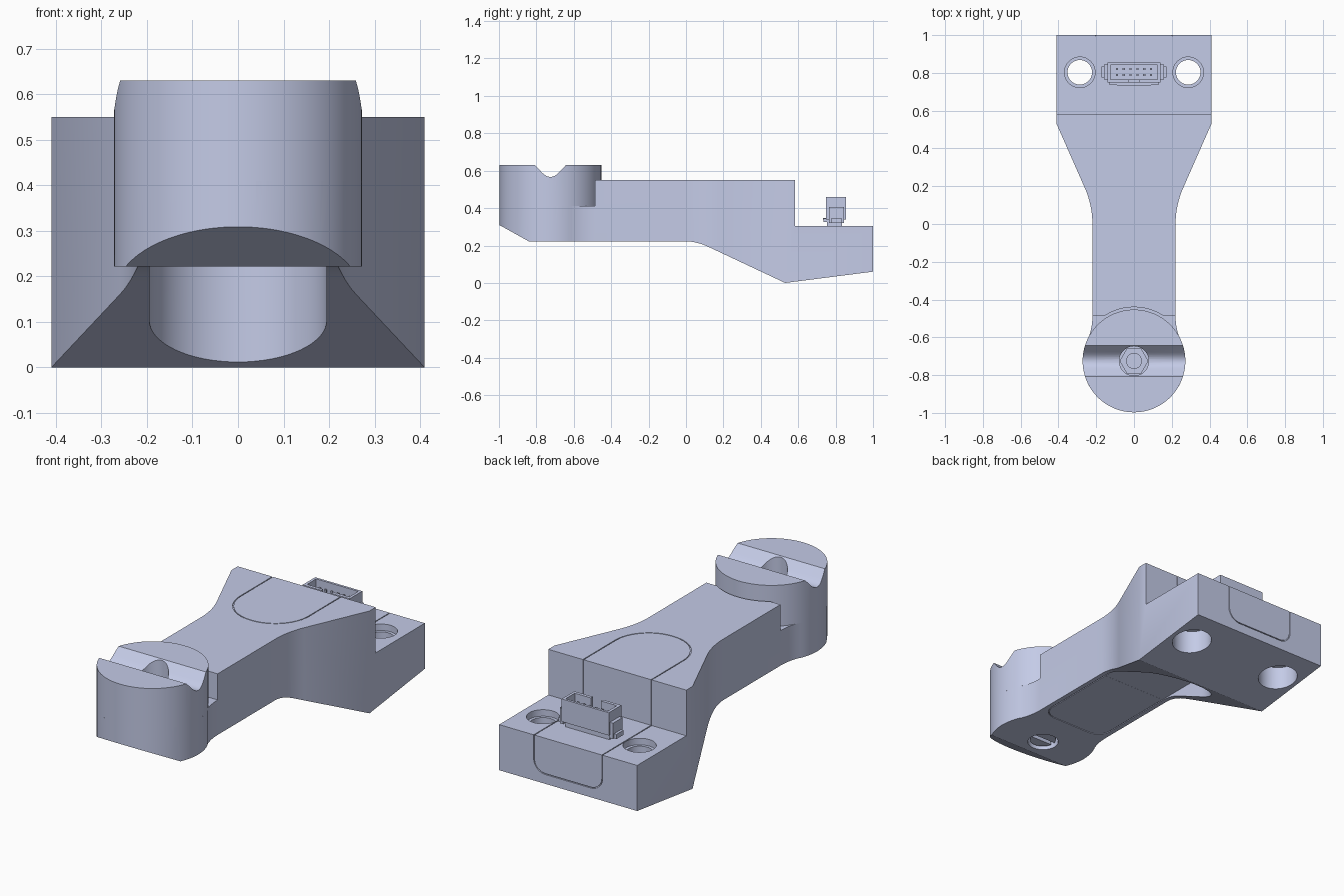
import bpy, bmesh, math

if "Cube" in bpy.data.objects:
    bpy.data.objects.remove(bpy.data.objects["Cube"], do_unlink=True)

mat = bpy.data.materials.new("pale blue grey")
mat.use_nodes = True
COLOUR = (0.591, 0.638, 0.855, 1)
mat.diffuse_color = COLOUR
mat.node_tree.nodes["Principled BSDF"].inputs["Base Color"].default_value = COLOUR

# axis along which a profile is extruded -> 3D point
PLACE = {"x": lambda u, v, w: (w, u, v),
         "y": lambda u, v, w: (u, w, v),
         "z": lambda u, v, w: (u, v, w)}


def finish(name, bm):
    bmesh.ops.recalc_face_normals(bm, faces=bm.faces)
    me = bpy.data.meshes.new(name)
    bm.to_mesh(me)
    bm.free()
    me.materials.append(mat)
    ob = bpy.data.objects.new(name, me)
    bpy.context.collection.objects.link(ob)
    return ob


def prism(name, pts, axis, a, b):
    bm = bmesh.new()
    lo, hi = [[bm.verts.new(PLACE[axis](u, v, w)) for u, v in pts] for w in (a, b)]
    n = len(pts)
    bm.faces.new(lo)
    bm.faces.new(hi)
    for i in range(n):
        j = (i + 1) % n
        bm.faces.new((lo[i], lo[j], hi[j], hi[i]))
    return finish(name, bm)


def ring(name, outer, inner, axis, a, b):
    bm = bmesh.new()
    loops = [[bm.verts.new(PLACE[axis](u, v, w)) for u, v in pts]
             for pts, w in ((outer, a), (outer, b), (inner, b), (inner, a))]
    n = len(outer)
    for k in range(4):
        p, q = loops[k], loops[(k + 1) % 4]
        for i in range(n):
            j = (i + 1) % n
            bm.faces.new((p[i], p[j], q[j], q[i]))
    return finish(name, bm)


def arc(cx, cy, r, a0, a1, n):
    return [(cx + r * math.cos(math.radians(a0 + (a1 - a0) * i / n)),
             cy + r * math.sin(math.radians(a0 + (a1 - a0) * i / n))) for i in range(n + 1)]


def circle(cx, cy, r, n=48):
    return arc(cx, cy, r, 0, 360, n)[:-1]


def bezier(p, c, q, n=8):
    return [tuple((1 - t) ** 2 * p[k] + 2 * t * (1 - t) * c[k] + t * t * q[k] for k in (0, 1))
            for t in (i / n for i in range(n + 1))]


def rounded(w, v0, v1, r0, r1, inset=0.0):
    """Outline of half width w from v0 to v1 with corner radii r0 (start) and r1 (end)."""
    w, v0, v1, r0, r1 = w - inset, v0 + inset, v1 - inset, r0 - inset, r1 - inset
    e = 0.0005  # keeps the two corner arcs from sharing a point
    return (arc(w - r0, v0 + r0, r0, -90 + e, 0, 12) + arc(w - r1, v1 - r1, r1, 0, 90 - e, 12)
            + arc(-w + r1, v1 - r1, r1, 90 + e, 180, 12) + arc(-w + r0, v0 + r0, r0, 180, 270 - e, 12))


def box(name, x0, x1, y0, y1, z0, z1):
    return prism(name, [(x0, y0), (x1, y0), (x1, y1), (x0, y1)], "z", z0, z1)


def combine(target, other, op="DIFFERENCE"):
    m = target.modifiers.new("cut", "BOOLEAN")
    m.operation, m.solver, m.object = op, "EXACT", other
    bpy.context.view_layer.objects.active = target
    bpy.ops.object.modifier_apply(modifier=m.name)
    bpy.data.objects.remove(other, do_unlink=True)


HY, HR = -0.725, 0.272      # head centre and radius

# Body: plan outline crossed with the side profile
half = (arc(0, HY, HR, -90, 25, 28)
        + arc(0.527, -0.49, 0.307, 204, 180, 6)
        + bezier((0.22, 0.0), (0.22, 0.098), (0.26, 0.19))
        + [(0.41, 0.53), (0.41, 1.0)])
plan = half + [(-x, y) for x, y in reversed(half[1:])]
body = prism("body", plan, "z", -0.1, 0.8)
side = ([(-1.1, 0.55), (-1.1, 0.366), (-0.84, 0.222)]
        + bezier((0.0, 0.222), (0.06, 0.222), (0.13, 0.188))
        + [(0.53, 0.0), (1.1, 0.073), (1.1, 0.305), (0.583, 0.305), (0.583, 0.55)])
combine(body, prism("side_profile", side, "x", -0.6, 0.6), "INTERSECT")

# Clearance around the separate upper head
combine(body, box("head_gap", -0.5, 0.5, -1.2, -0.487, 0.41, 0.8))
combine(body, prism("head_clearance", circle(0, HY, 0.285, 64), "z", 0.41, 0.8))

# Round-ended pocket through the sloping underside
combine(body, prism("pocket", [(0.195, 0.0)] + arc(0, 0.31, 0.195, 0, 180, 32) + [(-0.195, 0.0)],
                    "z", -0.2, 0.2225))

# Mounting holes with wider mouths above and below
for sx in (-1, 1):
    for r, z0, z1 in ((0.065, -0.2, 0.5), (0.081, 0.27, 0.5), (0.1, -0.2, 0.15)):
        combine(body, prism("mount_hole", circle(sx * 0.287, 0.803, r), "z", z0, z1))

# Fine seams around the insert: top, underside, rear face, deck and step
G = 0.005
for args, axis, a, b in (((0.205, 0.11, 0.9, 0.2, 0.03), "z", 0.546, 0.6),
                         ((0.195, -0.5, 0.49, 0.08, 0.19), "z", 0.1, 0.226),
                         ((0.205, 0.11, 0.5, 0.07, 0.03), "y", 0.994, 1.1)):
    combine(body, ring("seam", rounded(*args), rounded(*args, inset=G), axis, a, b))
for sx in (-1, 1):
    x0, x1 = sorted((sx * 0.2, sx * 0.205))
    combine(body, box("deck_seam", x0, x1, 0.579, 1.1, 0.301, 0.58))

# Upper head with a round-bottomed V groove across it
head = prism("upper_head", circle(0, HY, HR, 96), "z", 0.41, 0.63)
vee = ([(HY - 0.13, 0.68)] + bezier((HY - 0.045, 0.59), (HY, 0.543), (HY + 0.045, 0.59))
       + [(HY + 0.13, 0.68)])
combine(head, prism("vee_groove", vee, "x", -0.5, 0.5))

# Screw bore through the head
combine(head, prism("upper_bore", circle(0, HY, 0.078), "z", 0.35, 0.8))
combine(body, prism("lower_bore", circle(0, HY, 0.078), "z", 0.1, 0.27))
nut = prism("hex_nut", circle(0, HY, 0.076, 6), "z", 0.405, 0.47)
shank = prism("screw_shank", circle(0, HY, 0.042, 32), "z", 0.405, 0.51)
screw = prism("screw_head", circle(0, HY, 0.066), "z", 0.235, 0.275)
combine(screw, box("screw_slot", -0.1, 0.1, HY - 0.012, HY + 0.012, 0.2, 0.255))

# Connector: open shell, stand, latches and pins
shell = box("connector_shell", -0.14, 0.14, 0.748, 0.855, 0.338, 0.46)
combine(shell, box("cavity", -0.125, 0.125, 0.765, 0.842, 0.36, 0.6))
combine(shell, box("key_slot", -0.03, 0.03, 0.7, 0.78, 0.40, 0.6))
stand = box("connector_stand", -0.13, 0.13, 0.755, 0.835, 0.300, 0.340)
foot = box("connector_foot", -0.09, 0.09, 0.732, 0.752, 0.338, 0.346)
parts = [body, head, nut, shank, screw, shell, stand, foot]
for sx, tag in ((1, "left"), (-1, "right")):
    for name, xa, xb, y0, y1, z0, z1 in (("latch", 0.138, 0.158, 0.765, 0.845, 0.32, 0.405),
                                         ("latch_lip", 0.156, 0.172, 0.775, 0.835, 0.32, 0.345),
                                         ("corner_foot", 0.075, 0.13, 0.735, 0.76, 0.325, 0.345)):
        x0, x1 = sorted((sx * xa, sx * xb))
        parts.append(box(f"{tag}_{name}", x0, x1, y0, y1, z0, z1))
for i in range(6):
    for y in (0.788, 0.82):
        x = -0.09 + 0.036 * i
        parts.append(box("connector_pin", x - 0.006, x + 0.006, y - 0.005, y + 0.005, 0.35, 0.43))

# Smooth curved walls, keep hard edges
bpy.ops.object.select_all(action="DESELECT")
for ob in parts:
    ob.select_set(True)
bpy.context.view_layer.objects.active = body
bpy.ops.object.shade_smooth_by_angle(angle=math.radians(25))
